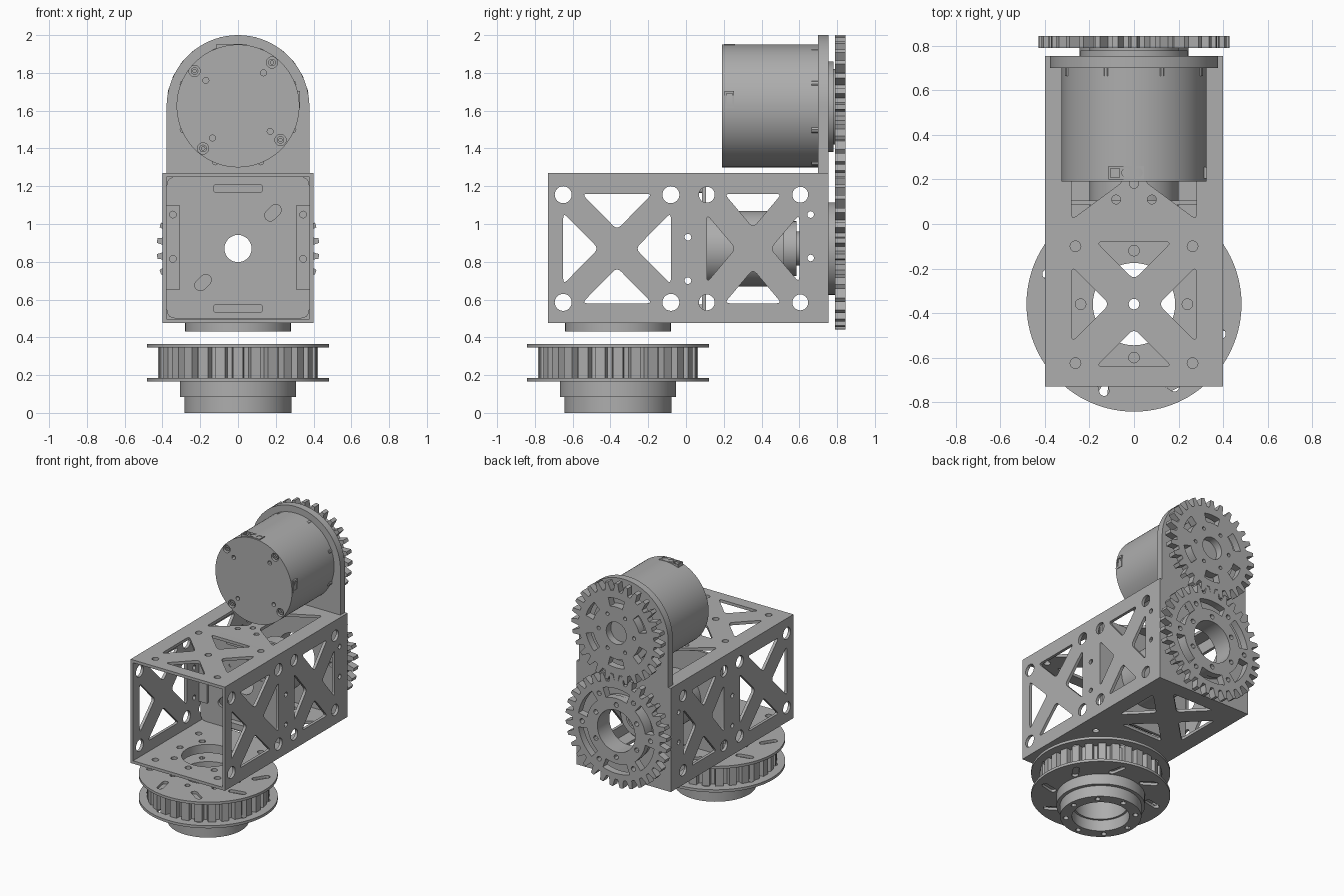
import bpy, bmesh
from math import sin, cos, pi, radians
from mathutils import Vector
from mathutils.geometry import tessellate_polygon

cube = bpy.data.objects.get("Cube")
if cube:
    bpy.data.objects.remove(cube, do_unlink=True)

grey = bpy.data.materials.new("machined grey")
grey.use_nodes = True
colour = (0.42, 0.42, 0.42, 1)
grey.diffuse_color = colour
grey.node_tree.nodes["Principled BSDF"].inputs["Base Color"].default_value = colour


# Outline helpers: each returns a list of 2D points
def circle(cx, cy, r, n=24):
    return [(cx + r * cos(2 * pi * i / n), cy + r * sin(2 * pi * i / n)) for i in range(n)]


def rect(x0, y0, x1, y1):
    return [(x0, y0), (x1, y0), (x1, y1), (x0, y1)]


def rounded(points, d):
    out, n = [], len(points)
    for i in range(n):
        p, a, b = (Vector(points[j % n]) for j in (i, i - 1, i + 1))
        a, b = p + (a - p).normalized() * d, p + (b - p).normalized() * d
        for k in range(5):
            t = k / 4
            out.append(tuple(a * (1 - t) ** 2 + p * 2 * t * (1 - t) + b * t * t))
    return out


def ring_of(n, cx, cy, r, hole_r, start=0.0):
    return [circle(cx + r * cos(start + 2 * pi * i / n), cy + r * sin(start + 2 * pi * i / n), hole_r, 12)
            for i in range(n)]


def arc_slots(n, cx, cy, r0, r1, fill, start=0.0):
    slots = []
    for i in range(n):
        mid, half = start + 2 * pi * i / n, fill * pi / n
        angles = [mid - half + 2 * half * k / 8 for k in range(9)]
        pts = [(cx + r1 * cos(a), cy + r1 * sin(a)) for a in angles]
        pts += [(cx + r0 * cos(a), cy + r0 * sin(a)) for a in reversed(angles)]
        slots.append(pts)
    return slots


def slot(cx, cy, length, r, angle):
    pts = []
    for side in (0, 1):
        for k in range(7):
            a = angle - pi / 2 + pi * (side + k / 6)
            off = length / 2 * (1 - 2 * side)
            pts.append((cx + off * cos(angle) + r * cos(a), cy + off * sin(angle) + r * sin(a)))
    return pts


def truss(cx, cy, hw, hh, gap):
    gx = gap * hw / hh
    holes = []
    for s in (-1, 1):
        holes.append([(cx + s * hw, cy - hh + gap), (cx + s * hw, cy + hh - gap), (cx + s * gx, cy)])
        holes.append([(cx - hw + gx, cy + s * hh), (cx + hw - gx, cy + s * hh), (cx, cy + s * gap)])
    return [rounded(h, 0.03) for h in holes]


def teeth(cx, cy, n, root, tip, phase, widths):
    pts = []
    for i in range(n):
        for off, r in zip((-widths[0], -widths[1], widths[1], widths[0]), (root, tip, tip, root)):
            a = 2 * pi * (i + phase + off) / n
            pts.append((cx + r * cos(a), cy + r * sin(a)))
    return pts


# Extrude an outline with holes along one axis, from low to high
def plate(name, axis, low, high, outline, holes=()):
    loops = [outline, *holes]
    flat = [p for loop in loops for p in loop]
    place = {"x": lambda u, v, w: (w, u, v), "y": lambda u, v, w: (u, w, v),
             "z": lambda u, v, w: (u, v, w)}[axis]
    bm = bmesh.new()
    bottom = [bm.verts.new(place(u, v, low)) for u, v in flat]
    top = [bm.verts.new(place(u, v, high)) for u, v in flat]
    for tri in tessellate_polygon([[Vector((u, v, 0)) for u, v in loop] for loop in loops]):
        for layer in (bottom, top):
            bm.faces.new([layer[i] for i in tri])
    base = 0
    for loop in loops:
        n = len(loop)
        for i in range(n):
            a, b = base + i, base + (i + 1) % n
            bm.faces.new((bottom[a], bottom[b], top[b], top[a]))
        base += n
    bmesh.ops.recalc_face_normals(bm, faces=bm.faces)
    mesh = bpy.data.meshes.new(name)
    bm.to_mesh(mesh)
    bm.free()
    for face in mesh.polygons:
        face.use_smooth = True
    mesh.set_sharp_from_angle(angle=radians(30))
    mesh.materials.append(grey)
    obj = bpy.data.objects.new(name, mesh)
    bpy.context.collection.objects.link(obj)
    return obj


LOW, HIGH, FRONT, BACK = 0.475, 1.27, -0.73, 0.755
AXLE, MOTOR, TURN = 0.87, 1.62, -0.36

# Side walls of the box frame
side_holes = truss(-0.365, AXLE, 0.285, 0.29, 0.1) + truss(0.355, AXLE, 0.245, 0.29, 0.11)
side_holes += [circle(y, z, 0.045) for y in (-0.65, -0.08) for z in (0.585, 1.155)]
side_holes += [circle(y, z, 0.042) for y in (0.11, 0.605) for z in (0.585, 1.155)]
side_holes += [circle(y, z, 0.018, 12) for y, z in ((0.01, 0.7), (0.01, 0.93), (0.66, 0.82), (0.66, 1.05))]
for name, x in (("right_wall", -0.4), ("left_wall", 0.378)):
    plate(name, "x", x, x + 0.022, rect(FRONT, LOW, BACK, HIGH), side_holes)

# Top wall
floor = rect(-0.378, FRONT, 0.378, 0.7)
corner_holes = [circle(x, y, 0.024, 16) for x in (-0.263, 0.263) for y in (-0.1, -0.625)]
top_holes = truss(0, TURN, 0.28, 0.28, 0.11) + corner_holes
top_holes += [circle(0, TURN, 0.024, 16), circle(0, 0.18, 0.02, 16)]
top_holes += [circle(x, 0.11, 0.02, 16) for x in (-0.08, 0.08)]
for s in (-1, 1):
    window = [(s * 0.28, 0.02), (s * 0.05, 0.19), (s * 0.05, 0.5), (s * 0.28, 0.62)]
    top_holes.append(rounded(window, 0.025))
plate("top_wall", "z", HIGH - 0.022, HIGH, floor, top_holes)

# Bottom wall and its turning ring
bore = circle(0, TURN, 0.185, 48)
plate("bottom_wall", "z", LOW, LOW + 0.022, floor,
      [bore] + ring_of(8, 0, TURN, 0.24, 0.024) + corner_holes + truss(0, 0.36, 0.28, 0.28, 0.1))
plate("turning_ring", "z", 0.43, LOW, circle(0, TURN, 0.28, 64), [bore])

# Back plate with arched top
arch = [(0.378 * cos(pi * i / 40), MOTOR + 0.38 * sin(pi * i / 40)) for i in range(41)]
plate("back_plate", "y", 0.7, BACK, [(-0.378, LOW), (0.378, LOW)] + arch,
      [circle(0, AXLE, 0.16, 48)] + ring_of(6, 0, AXLE, 0.3, 0.02))

# Inner bulkhead, tabs and shaft housing
plate("bulkhead", "y", 0.085, 0.105, rounded(rect(-0.378, 0.5, 0.378, 1.25), 0.05),
      [circle(0, AXLE, 0.072, 32), slot(0.185, 1.06, 0.04, 0.03, pi / 4), slot(-0.185, 0.69, 0.04, 0.03, pi / 4)])
for name, s in (("right_tab", -1), ("left_tab", 1)):
    plate(name, "y", 0.065, 0.085, rect(*sorted((s * 0.31, s * 0.378))[:1], 0.65, max(s * 0.31, s * 0.378), 1.1),
          [circle(s * 0.345, z, 0.018, 12) for z in (0.815, 1.05)])
for name, z in (("lower_tab", 0.53), ("upper_tab", 1.165)):
    plate(name, "y", 0.04, 0.085, rounded(rect(-0.13, z, 0.13, z + 0.045), 0.015))
shaft = circle(0, AXLE, 0.072, 32)
plate("housing_face", "y", 0.078, 0.09, circle(0, AXLE, 0.2, 64),
      [shaft] + [circle(x, z, 0.024, 16) for x, z in ((0.09, 1.01), (0.14, 0.96))]
      + [circle(x, z, 0.012, 12) for x, z in ((-0.14, 0.78), (-0.09, 0.73), (0.12, 0.75), (-0.12, 0.99))])
plate("shaft_housing", "y", 0.1, 0.52, circle(0, AXLE, 0.2, 64), [shaft])
plate("shaft_flange", "y", 0.52, 0.585, circle(0, AXLE, 0.145, 48), [shaft])
plate("shaft_cap", "y", 0.585, 0.6, circle(0, AXLE, 0.09, 32), [shaft])

# Motor with recessed screws and connectors
screws = [(-0.23, 1.81), (0.18, 1.855), (0.225, 1.445), (-0.185, 1.4)]
pins = [(-0.17, 1.76), (0.135, 1.8), (0.17, 1.49), (-0.135, 1.455)]
body = circle(0, MOTOR + 0.005, 0.325, 96)
plate("motor_face", "y", 0.19, 0.22, body,
      [circle(x, z, 0.03, 20) for x, z in screws] + [circle(x, z, 0.016, 12) for x, z in pins])
plate("motor_body", "y", 0.22, 0.7, body)
for x, z in screws:
    plate("motor_screw", "y", 0.197, 0.22, circle(x, z, 0.02, 16), [circle(x, z, 0.01, 6)])
plate("top_connector", "z", 1.9, 1.953, rect(-0.115, 0.2, 0.045, 0.26),
      [circle(x, 0.23, 0.02, 16) for x in (-0.035, 0.02)] + [rect(-0.105, 0.21, -0.065, 0.25)])
plate("side_connector", "x", 0.29, 0.328, rect(0.205, 1.615, 0.255, 1.705), [rect(0.215, 1.63, 0.245, 1.69)])
for i in range(4):
    a = pi / 8 + i * pi / 2
    for turn in (a, a + pi / 4):
        x, z = 0.315 * cos(turn), MOTOR + 0.315 * sin(turn)
        plate("motor_clip", "y", 0.665, 0.7, circle(x, z, 0.018, 8))

# Drive gears and their hubs
plate("upper_hub", "y", BACK, 0.79, circle(0, MOTOR, 0.2, 64))
plate("upper_hub_rim", "y", BACK, 0.78, circle(0, MOTOR, 0.24, 64))
plate("upper_gear", "y", 0.79, 0.845, teeth(0, MOTOR, 28, 0.32, 0.38, 0, (0.34, 0.15)),
      [circle(0, MOTOR, 0.085, 32)] + arc_slots(6, 0, MOTOR, 0.2, 0.265, 0.5, pi / 6)
      + ring_of(6, 0, MOTOR, 0.15, 0.014))
lower_bore = circle(0, AXLE, 0.16, 48)
plate("lower_hub", "y", BACK, 0.79, circle(0, AXLE, 0.245, 64), [lower_bore])
plate("lower_gear", "y", 0.79, 0.845, teeth(0, AXLE, 32, 0.37, 0.43, 0.5, (0.34, 0.15)),
      [lower_bore] + arc_slots(6, 0, AXLE, 0.25, 0.325, 0.68, pi / 6)
      + ring_of(6, 0, AXLE, 0.2, 0.018, pi / 6) + ring_of(6, 0, AXLE, 0.29, 0.018))

# Belt pulley under the box
slots = []
for i in range(8):
    a = i * pi / 4 + pi / 8
    slots.append(slot(0.375 * cos(a), TURN + 0.375 * sin(a), 0.09, 0.022, a + 0.6))
for name, z in (("lower_flange", 0.165), ("upper_flange", 0.345)):
    plate(name, "z", z, z + 0.02, circle(0, TURN, 0.483, 96), [bore] + slots + ring_of(8, 0, TURN, 0.25, 0.02))
plate("pulley_teeth", "z", 0.185, 0.345, teeth(0, TURN, 28, 0.385, 0.425, 0, (0.36, 0.28)), [bore])
plate("pulley_hub", "z", 0.085, 0.165, circle(0, TURN, 0.308, 64), [bore])
plate("pulley_foot", "z", 0, 0.085, circle(0, TURN, 0.283, 64),
      [circle(0, TURN, 0.2, 48)] + ring_of(8, 0, TURN, 0.243, 0.02))
